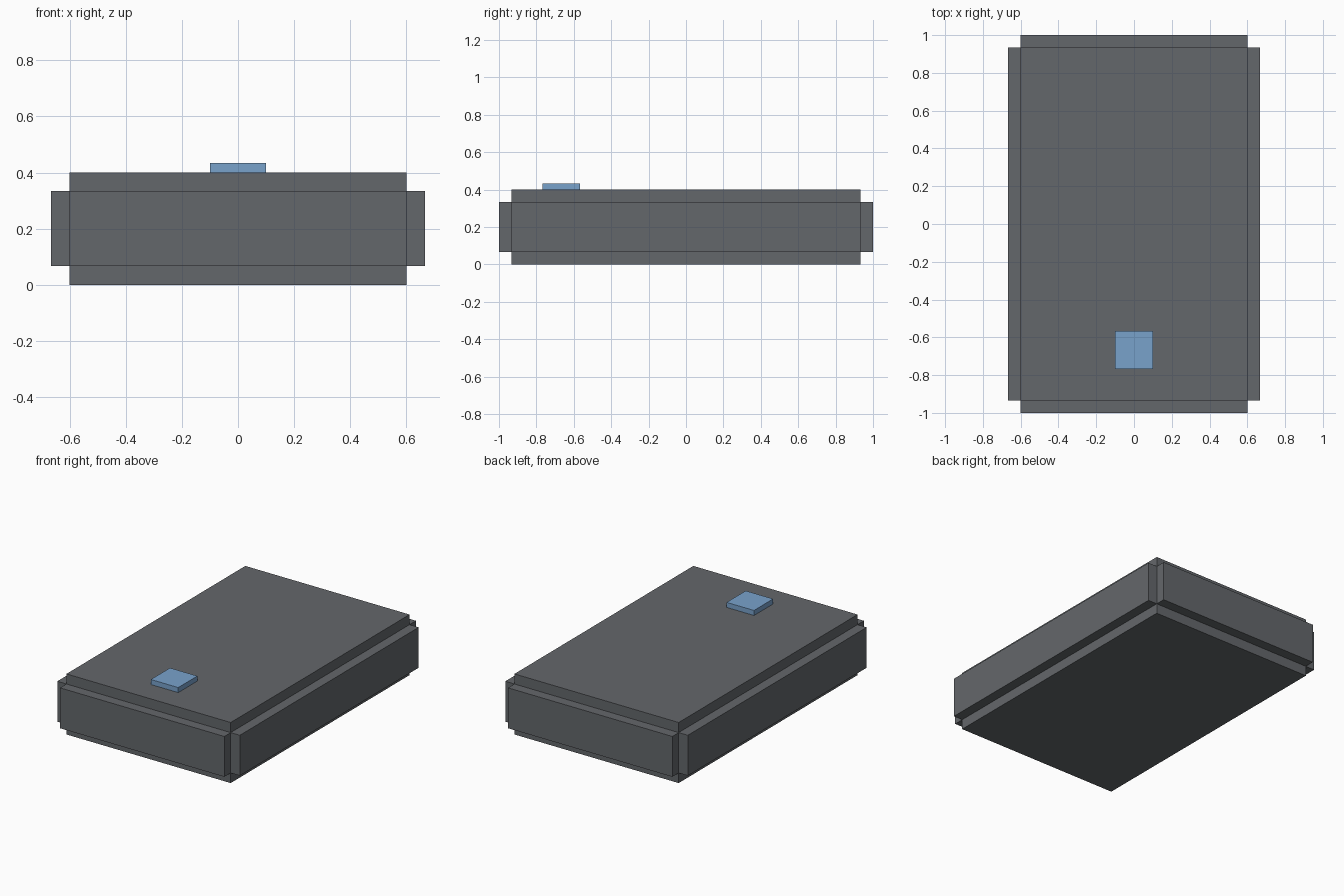
import bpy

# Remove the default cube
cube = bpy.data.objects.get("Cube")
if cube:
    bpy.data.objects.remove(cube, do_unlink=True)

U = 1 / 15  # size of one modelling step


def make_material(name, rgb):
    mat = bpy.data.materials.new(name)
    mat.use_nodes = True
    colour = (*rgb, 1.0)
    mat.diffuse_color = colour
    mat.node_tree.nodes["Principled BSDF"].inputs["Base Color"].default_value = colour
    return mat


def box(name, centre, size, mat):
    """Box given in steps, with its centre and full size."""
    bpy.ops.mesh.primitive_cube_add(size=1, location=[c * U for c in centre])
    obj = bpy.context.object
    obj.name = name
    obj.scale = [s * U for s in size]
    bpy.ops.object.transform_apply(location=False, rotation=False, scale=True)
    obj.data.materials.append(mat)
    return obj


grey = make_material("dark_grey", (0.127, 0.136, 0.147))
blue = make_material("light_blue", (0.19, 0.36, 0.60))

# Main body
box("body", (0, 0, 3), (18, 28, 6), grey)

# Raised panels on the four sides
for side, label in ((-1, "right"), (1, "left")):
    box(label + "_panel", (side * 9.5, 0, 3), (1, 28, 4), grey)
for side, label in ((-1, "front"), (1, "back")):
    box(label + "_panel", (0, side * 14.5, 3), (18, 1, 4), grey)

# Square button on top, near the front
box("button", (0, -10, 6.25), (3, 3, 0.5), blue)
